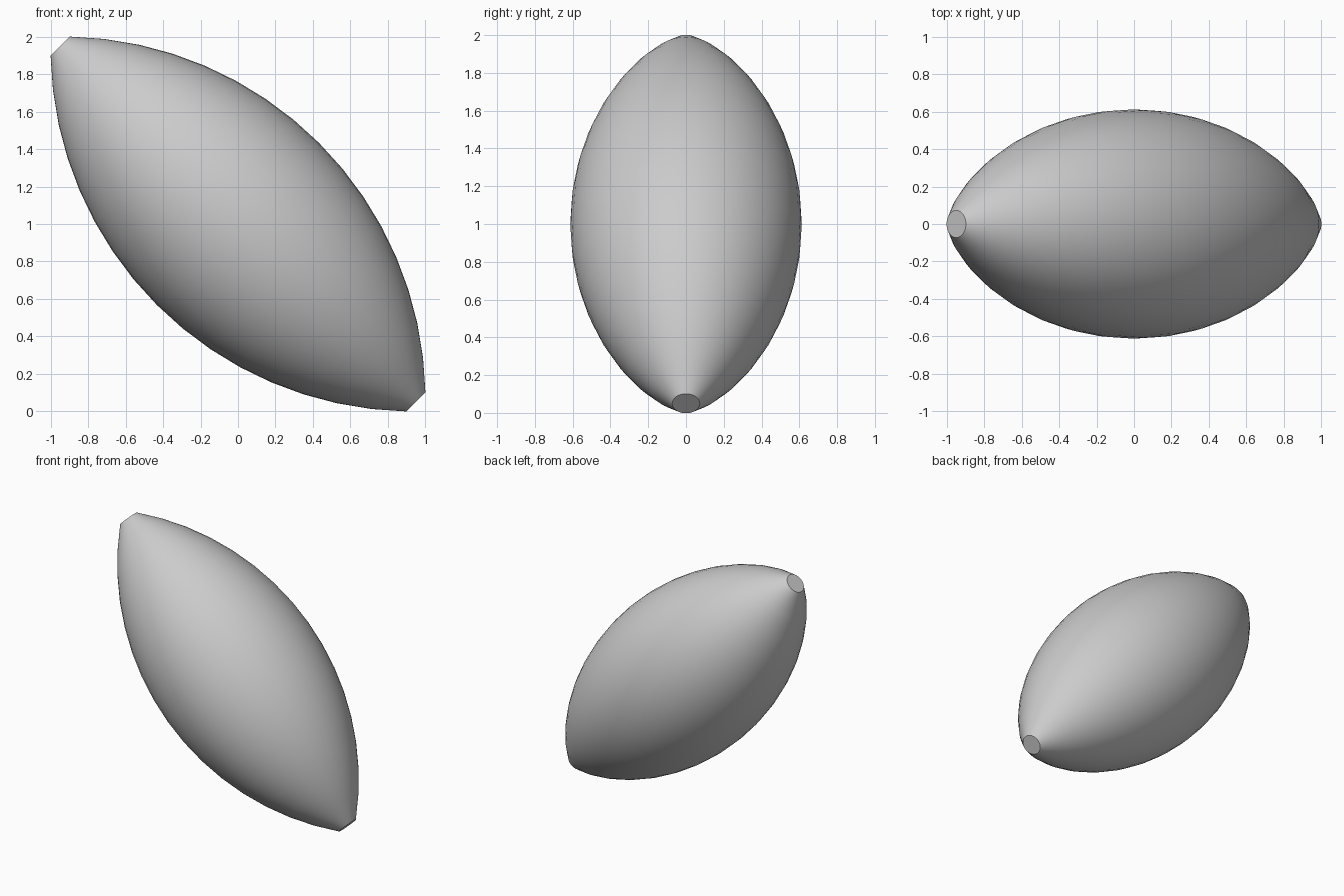
import bpy, bmesh, math
from mathutils import Matrix, Vector

cube = bpy.data.objects.get("Cube")
if cube:
    bpy.data.objects.remove(cube, do_unlink=True)

HALF_LENGTH = 1.344   # along the spindle axis
END_R, MID_R = 0.073, 0.613
STEPS, SIDES = 16, 48

# Matte grey material
grey = bpy.data.materials.new("light_grey")
grey.use_nodes = True
colour = (0.6, 0.6, 0.6, 1)
grey.diffuse_color = colour
grey.node_tree.nodes["Principled BSDF"].inputs["Base Color"].default_value = colour

# Circular-arc profile, bulging between two small flat ends
bulge = MID_R - END_R
arc_r = (HALF_LENGTH ** 2 + bulge ** 2) / (2 * bulge)
sweep = math.asin(HALF_LENGTH / arc_r)

bm = bmesh.new()
rings = []
for i in range(STEPS + 1):
    a = sweep * (2 * i / STEPS - 1)
    r = MID_R - arc_r * (1 - math.cos(a))
    z = arc_r * math.sin(a)
    rings.append([bm.verts.new((r * math.cos(t), r * math.sin(t), z))
                  for t in (2 * math.pi * k / SIDES for k in range(SIDES))])

# Skin the rings and cap both ends
for low, high in zip(rings, rings[1:]):
    for k in range(SIDES):
        n = (k + 1) % SIDES
        bm.faces.new((low[k], low[n], high[n], high[k]))
bm.faces.new(rings[0][::-1])
bm.faces.new(rings[-1])

# Lean the spindle over to the right and lift it onto the ground
bm.transform(Matrix.Translation(Vector((0, 0, 1))) @ Matrix.Rotation(-math.pi / 4, 4, 'Y'))

mesh = bpy.data.meshes.new("spindle_body")
bm.to_mesh(mesh)
bm.free()
mesh.materials.append(grey)
body = bpy.data.objects.new("spindle_body", mesh)
bpy.context.collection.objects.link(body)

# Smooth sides with crisp end caps
bpy.ops.object.select_all(action='DESELECT')
body.select_set(True)
bpy.context.view_layer.objects.active = body
bpy.ops.object.shade_smooth_by_angle(angle=math.radians(30))
